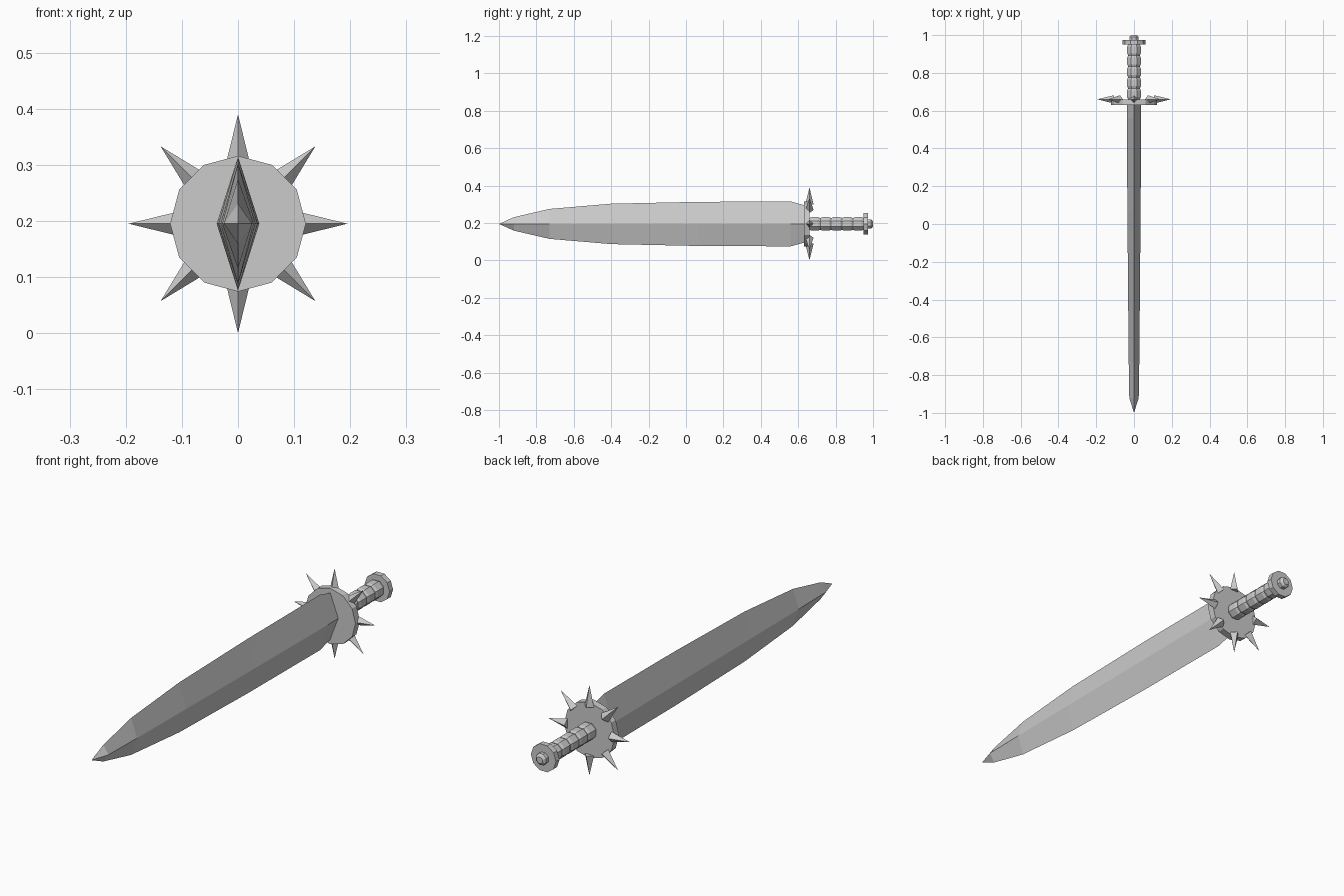
import bpy, bmesh, math
from mathutils import Vector, Matrix

cube = bpy.data.objects.get("Cube")
if cube:
    bpy.data.objects.remove(cube, do_unlink=True)

AXIS_Z = 0.195  # height of the sword's long axis

steel = bpy.data.materials.new("steel grey")
steel.use_nodes = True
GREY = (0.6, 0.6, 0.6, 1)
steel.diffuse_color = GREY
steel.node_tree.nodes["Principled BSDF"].inputs["Base Color"].default_value = GREY


def finish(name, bm):
    bmesh.ops.recalc_face_normals(bm, faces=bm.faces)
    mesh = bpy.data.meshes.new(name)
    bm.to_mesh(mesh)
    bm.free()
    mesh.materials.append(steel)
    obj = bpy.data.objects.new(name, mesh)
    bpy.context.collection.objects.link(obj)
    return obj


def loft(name, stations, sides, turn=0.0):
    """Join rings along y; each station is (y, half width, half height)."""
    bm = bmesh.new()
    rings = []
    for y, rx, rz in stations:
        angles = [turn + math.tau * i / sides for i in range(sides)]
        rings.append([bm.verts.new((rx * math.sin(a), y, AXIS_Z + rz * math.cos(a)))
                      for a in angles])
    for a, b in zip(rings, rings[1:]):
        for i in range(sides):
            j = (i + 1) % sides
            bm.faces.new((a[i], a[j], b[j], b[i]))
    bm.faces.new(rings[0])
    bm.faces.new(rings[-1])
    bmesh.ops.remove_doubles(bm, verts=bm.verts, dist=0.0001)
    return finish(name, bm)


def turned(name, profile, sides, turn=0.0):
    return loft(name, [(y, r, r) for y, r in profile], sides, turn)


# Diamond-section blade with a faceted point
loft("blade", [(-1, 0, 0), (-0.92, 0.025, 0.036), (-0.73, 0.028, 0.08),
               (-0.4, 0.031, 0.108), (0.07, 0.035, 0.118),
               (0.56, 0.038, 0.12), (0.64, 0.038, 0.098)], 4)

# Round guard
turned("guard", [(0.63, 0.121), (0.66, 0.121)], 12)

# Eight spikes around the guard
bm = bmesh.new()
base, tip, width = 0.105, 0.195, 0.022
for i in range(8):
    spin = Matrix.Rotation(math.tau * i / 8, 4, 'Y')
    place = (Matrix.Translation((0, 0.66, AXIS_Z)) @ spin
             @ Matrix.Translation((0, 0, (base + tip) / 2)))
    bmesh.ops.create_cone(bm, cap_ends=True, segments=4, radius1=width,
                          radius2=0, depth=tip - base, matrix=place)
finish("guard_spikes", bm)

# Grip with five wrapped bands
bands, start, end = 5, 0.66, 0.95
step = (end - start) / bands
grip = []
for i in range(bands):
    y = start + i * step
    grip += [(y, 0.034), (y + 0.2 * step, 0.039), (y + 0.8 * step, 0.039)]
grip.append((end, 0.034))
turned("grip", grip, 8, math.pi / 8)

# Pommel disc and end button
turned("pommel", [(0.95, 0.06), (0.974, 0.06)], 10, math.pi / 10)
turned("pommel_button", [(0.974, 0.026), (0.99, 0.026), (1.0, 0.015)], 8, math.pi / 8)
